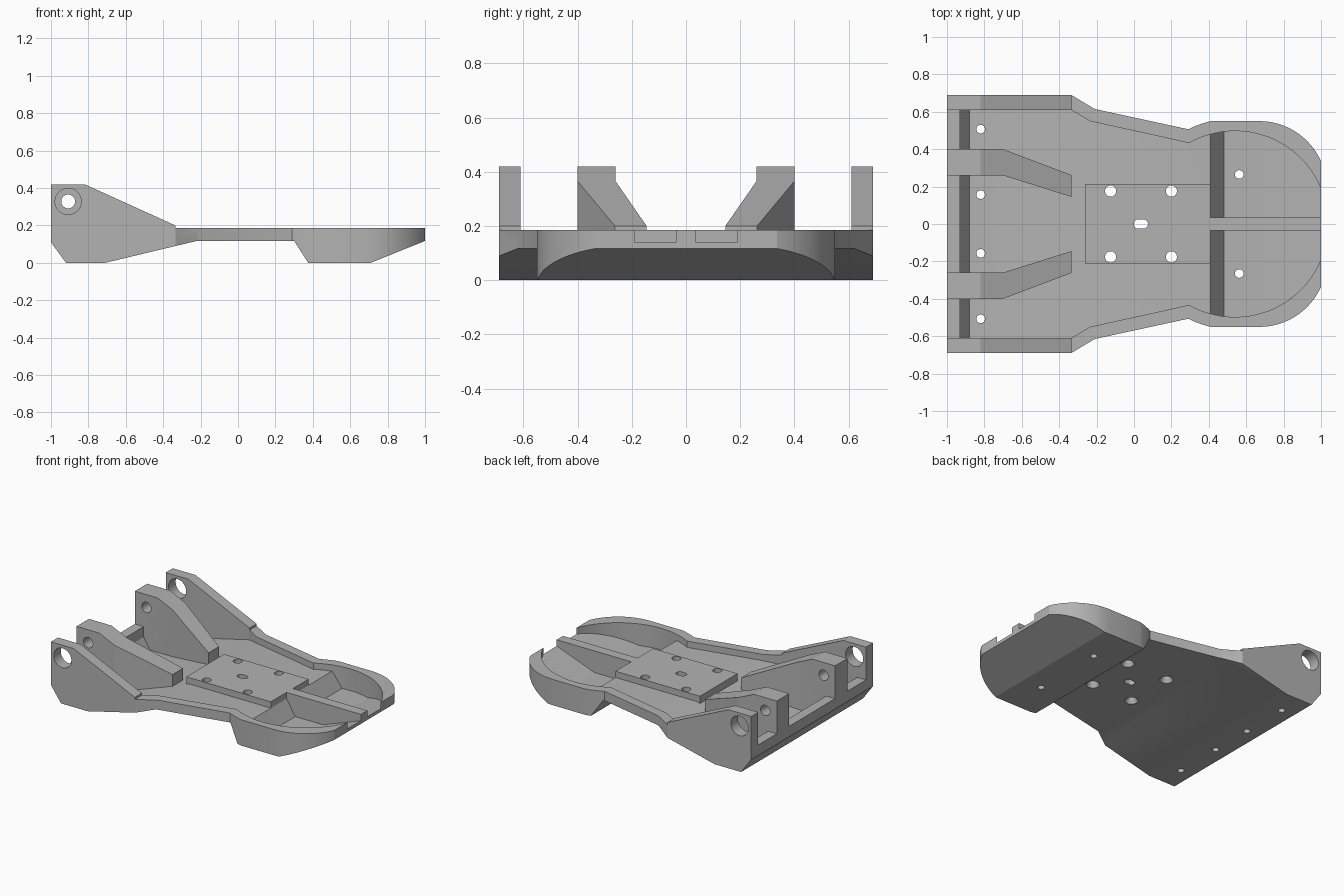
import bpy, bmesh
from math import cos, sin, radians, pi
from mathutils import Vector

cube = bpy.data.objects.get("Cube")
if cube:
    bpy.data.objects.remove(cube, do_unlink=True)

grey = bpy.data.materials.new("plain grey")
grey.use_nodes = True
grey.diffuse_color = (0.45, 0.45, 0.45, 1)
grey.node_tree.nodes["Principled BSDF"].inputs["Base Color"].default_value = (0.45, 0.45, 0.45, 1)


def prism(name, pts, lo, hi, axis="z"):
    """Extrude a closed outline along z (points are x, y) or y (points are x, z)."""
    place = (lambda a, b, t: (a, b, t)) if axis == "z" else (lambda a, b, t: (a, t, b))
    bm = bmesh.new()
    face = bm.faces.new([bm.verts.new(place(a, b, lo)) for a, b in pts])
    out = bmesh.ops.extrude_face_region(bm, geom=[face])
    moved = [v for v in out["geom"] if isinstance(v, bmesh.types.BMVert)]
    bmesh.ops.translate(bm, verts=moved, vec=Vector(place(0, 0, hi - lo)))
    bmesh.ops.recalc_face_normals(bm, faces=bm.faces)
    mesh = bpy.data.meshes.new(name)
    bm.to_mesh(mesh)
    bm.free()
    mesh.materials.append(grey)
    ob = bpy.data.objects.new(name, mesh)
    bpy.context.collection.objects.link(ob)
    return ob


def combine(ob, other, operation):
    """Bake a boolean into ob and remove the other solid."""
    mod = ob.modifiers.new("combine", "BOOLEAN")
    mod.operation, mod.object, mod.solver = operation, other, "EXACT"
    bpy.context.view_layer.update()
    graph = bpy.context.evaluated_depsgraph_get()
    baked = bpy.data.meshes.new_from_object(ob.evaluated_get(graph))
    ob.modifiers.clear()
    ob.data = baked
    bpy.data.objects.remove(other, do_unlink=True)


def arc(cx, cy, r, start, end, steps):
    angles = [radians(start + (end - start) * i / steps) for i in range(steps + 1)]
    return [(cx + r * cos(a), cy + r * sin(a)) for a in angles]


def mirrored(half):
    return half + [(x, -y) for x, y in reversed(half)]


def circle(x, y, r, stretch=0):
    return [(px + (stretch if px > x else -stretch), py)
            for px, py in arc(x, y, r, 5, 355 - 350 / 36, 35)]


# Outer hull: plan outline trimmed by the side profile
outer = [(-1, .69), (-.335, .69), (-.21, .615)]
outer += arc(.54, 0, .565, 116.3, 103.2, 5) + arc(.67, .189, .361, 90, 24, 16)
body = prism("skid_plate", mirrored(outer), -.1, .185)
side = [(-1, .3), (-1, .11), (-.92, 0), (-.71, 0), (-.22, .117), (.3, .117),
        (.375, 0), (.71, 0), (1, .117), (1, .3)]
combine(body, prism("side_profile", side, -1, 1, "y"), "INTERSECT")

# Hollow inside, with a floor that follows the underside
inner = [(-.93, .61), (-.335, .61), (-.235, .55)]
inner += arc(.54, 0, .497, 119.5, 22.3, 36) + [(1.05, .15)]
cavity = prism("cavity", mirrored(inner), -.1, .4)
floor = [(-1.1, .5), (-.93, .5), (-.93, .11), (-.88, .03), (-.7, .03), (-.23, .14),
         (.41, .14), (.48, .03), (.7, .03), (1, .14), (1.1, .177), (1.1, .5)]
combine(cavity, prism("floor_profile", floor[1:], -1, 1, "y"), "INTERSECT")
combine(body, cavity, "DIFFERENCE")

# Raised mounting plate and front rib
plate = mirrored([(-.26, .213), (.41, .213)])
combine(body, prism("mounting_plate", plate, .125, .185), "UNION")
rib = [(.4, .125), (.48, .015), (.7, .015), (1, .13), (1, .185), (.4, .185)]
combine(body, prism("front_rib", rib, -.036, .036, "y"), "UNION")

# Outer and inner hinge ears on both sides
top = [(-.335, .2), (-.82, .42), (-1, .42)]
outer_ear = [(-1, .14), (-.335, .14)] + top
inner_ear = [(-1, .12), (-.92, .01), (-.71, .01), (-.335, .1)] + top
bent = [(-1, .26), (-.7, .26), (-.335, .145), (-.335, .262), (-.7, .4), (-1, .4)]
for s in (1, -1):
    lo, hi = sorted((s * .61, s * .69))
    combine(body, prism("outer_ear", outer_ear, lo, hi, "y"), "UNION")
    ear = prism("inner_ear", [(x, s * y) for x, y in bent], -.1, .6)
    combine(ear, prism("ear_profile", inner_ear, -1, 1, "y"), "INTERSECT")
    combine(body, ear, "UNION")
    # Hinge pin holes
    lo, hi = sorted((s * .55, s * .75))
    combine(body, prism("large_bore", circle(-.908, .328, .07), lo, hi, "y"), "DIFFERENCE")
    lo, hi = sorted((s * .2, s * .45))
    combine(body, prism("small_bore", circle(-.908, .328, .037), lo, hi, "y"), "DIFFERENCE")

    # Drain holes and countersunk bolt holes
    for x, y in ((-.82, .507), (-.82, .157), (.563, .265)):
        combine(body, prism("drain", circle(x, s * y, .023), -.1, .1), "DIFFERENCE")
    for x in (-.125, .2):
        combine(body, prism("bolt_hole", circle(x, s * .176, .03), 0, .3), "DIFFERENCE")
        sink = prism("countersink", circle(x, s * .176, .052), .1, .145)
        for v in sink.data.vertices:
            if v.co.z > .13:
                v.co.x = x + (v.co.x - x) * .58
                v.co.y = s * .176 + (v.co.y - s * .176) * .58
        combine(body, sink, "DIFFERENCE")

# Centre slot
combine(body, prism("slot", circle(.037, 0, .025, .013), 0, .3), "DIFFERENCE")

bpy.ops.object.select_all(action="DESELECT")
body.select_set(True)
bpy.context.view_layer.objects.active = body
bpy.ops.object.shade_smooth_by_angle(angle=radians(20))
